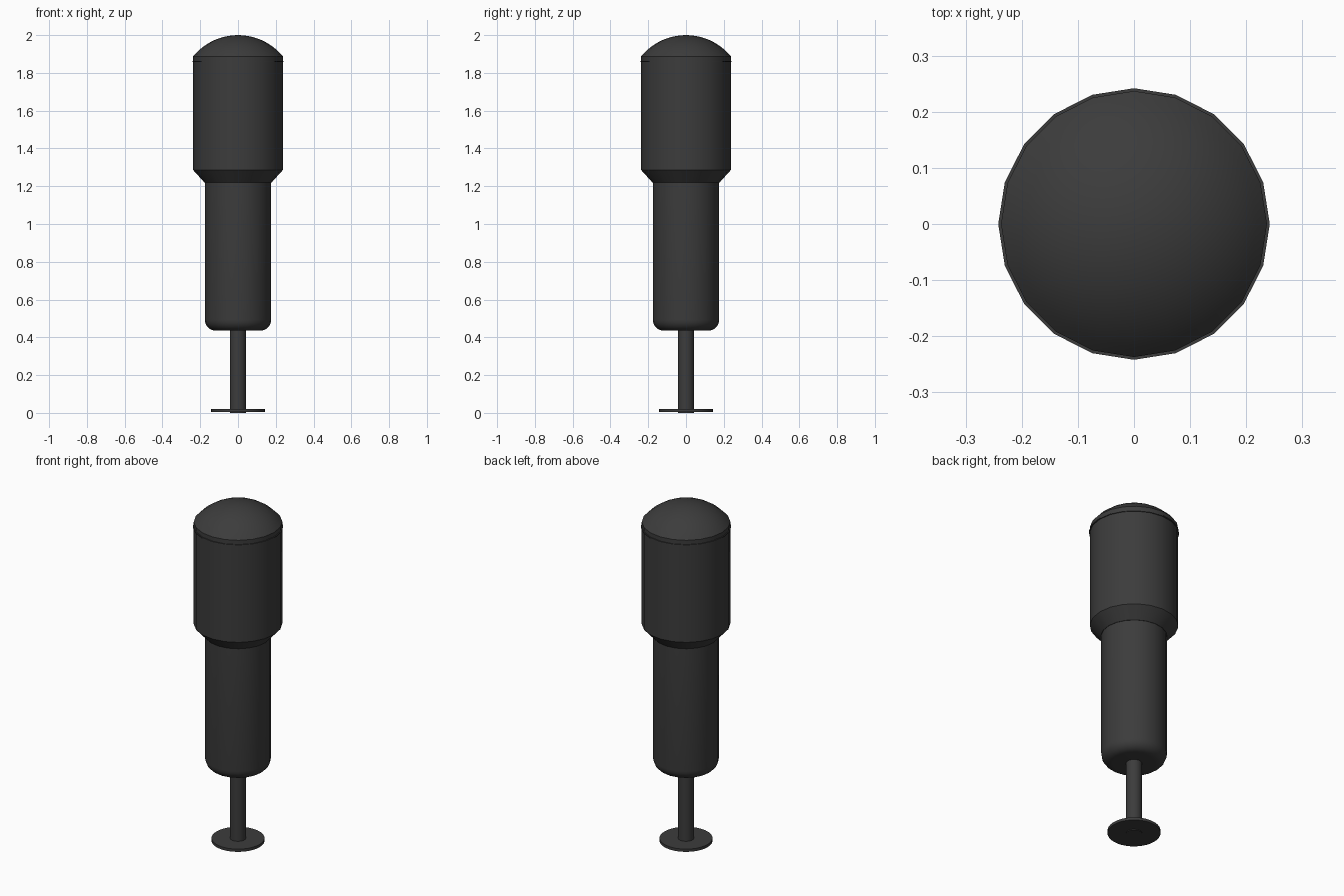
import bpy, bmesh, math

if "Cube" in bpy.data.objects:
    bpy.data.objects.remove(bpy.data.objects["Cube"])

dark = bpy.data.materials.new("dark_grey")
dark.diffuse_color = (0.045, 0.045, 0.045, 1)
dark.use_nodes = True
dark.node_tree.nodes["Principled BSDF"].inputs["Base Color"].default_value = dark.diffuse_color


def lathe(name, profile, sides=20):
    """Revolve (radius, height) points around z; radius 0 makes a pole."""
    bm = bmesh.new()
    rings = []
    for r, z in profile:
        count = 1 if r == 0 else sides
        rings.append([bm.verts.new((r * math.cos(2 * math.pi * i / sides),
                                    r * math.sin(2 * math.pi * i / sides), z))
                      for i in range(count)])
    for a, b in zip(rings, rings[1:]):
        for i in range(sides):
            j = (i + 1) % sides
            if len(a) == 1:
                bm.faces.new((a[0], b[j], b[i]))
            elif len(b) == 1:
                bm.faces.new((a[i], a[j], b[0]))
            else:
                bm.faces.new((a[i], a[j], b[j], b[i]))
    bmesh.ops.recalc_face_normals(bm, faces=bm.faces)
    mesh = bpy.data.meshes.new(name)
    bm.to_mesh(mesh)
    bm.free()
    mesh.materials.append(dark)
    obj = bpy.data.objects.new(name, mesh)
    bpy.context.collection.objects.link(obj)
    bpy.ops.object.select_all(action='DESELECT')
    obj.select_set(True)
    bpy.context.view_layer.objects.active = obj
    bpy.ops.object.shade_smooth_by_angle(angle=math.radians(30))
    return obj


# Foot plate and plunger stem
lathe("foot_plate", [(0, 0.004), (0.142, 0.004), (0.142, 0.02), (0, 0.02)], 32)
lathe("stem", [(0, 0), (0.043, 0), (0.043, 0.46), (0, 0.46)], 20)

# Lower barrel with a rounded bottom edge
fillet = [(0.117 + 0.059 * math.sin(t), 0.494 - 0.059 * math.cos(t))
          for t in (k * math.pi / 12 for k in range(7))]
lathe("lower_barrel", [(0, 0.435)] + fillet + [(0.176, 1.23), (0, 1.23)])

# Upper body with a chamfered shoulder
lathe("upper_body", [(0, 1.22), (0.178, 1.22), (0.237, 1.285),
                     (0.237, 1.875), (0, 1.875)])

# Thin seam ring
lathe("seam_ring", [(0.23, 1.857), (0.242, 1.857), (0.242, 1.863),
                    (0.23, 1.863), (0.23, 1.857)])

# Domed cap: spherical arc over a short lip
rim, base, top = 0.237, 1.888, 2.0
R = (rim ** 2 + (top - base) ** 2) / (2 * (top - base))
half = math.asin(rim / R)
arc = [(R * math.sin(half * k / 10), top - R + R * math.cos(half * k / 10))
       for k in range(10, 0, -1)]
lathe("dome_cap", [(0, 1.87), (rim, 1.87)] + arc + [(0, top)])
